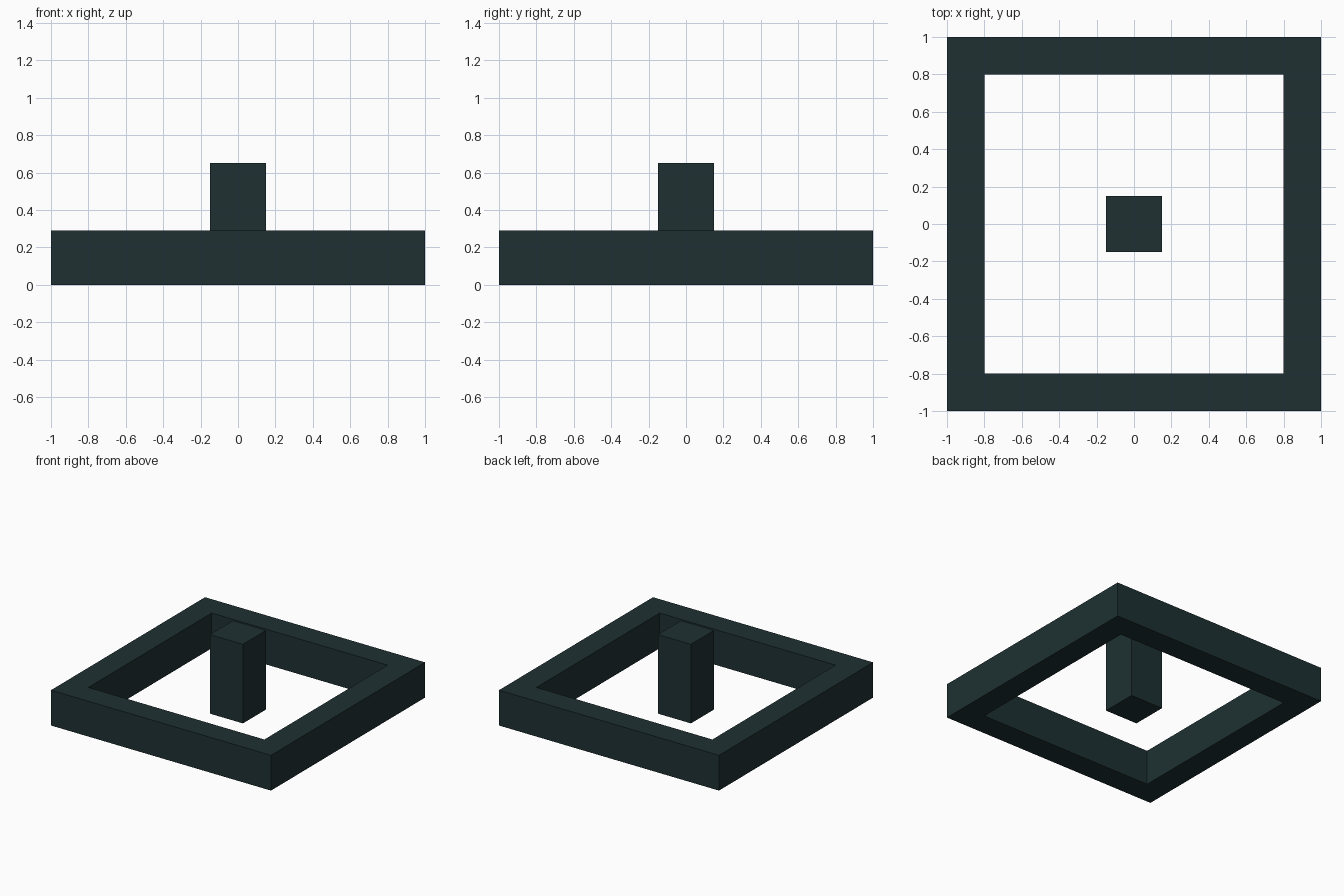
import bpy, bmesh

if "Cube" in bpy.data.objects:
    bpy.data.objects.remove(bpy.data.objects["Cube"])

mat = bpy.data.materials.new("dark_teal")
mat.diffuse_color = (0.013, 0.03, 0.032, 1)
mat.use_nodes = True
mat.node_tree.nodes["Principled BSDF"].inputs["Base Color"].default_value = mat.diffuse_color


def extrude_up(name, bm, height):
    """Turn flat faces at z = 0 into a closed solid of the given height."""
    res = bmesh.ops.extrude_face_region(bm, geom=bm.faces[:], use_keep_orig=True)
    for v in (g for g in res["geom"] if isinstance(g, bmesh.types.BMVert)):
        v.co.z += height
    bmesh.ops.recalc_face_normals(bm, faces=bm.faces[:])
    mesh = bpy.data.meshes.new(name)
    bm.to_mesh(mesh)
    bm.free()
    mesh.materials.append(mat)
    obj = bpy.data.objects.new(name, mesh)
    bpy.context.collection.objects.link(obj)


def square(bm, half):
    corners = ((-1, -1), (1, -1), (1, 1), (-1, 1))
    return [bm.verts.new((x * half, y * half, 0)) for x, y in corners]


# Square outer frame with mitred corners
bm = bmesh.new()
outer, inner = square(bm, 1.0), square(bm, 0.8)
for i in range(4):
    j = (i + 1) % 4
    bm.faces.new((outer[i], outer[j], inner[j], inner[i]))
extrude_up("outer_frame", bm, 0.29)

# Free-standing centre post
bm = bmesh.new()
bm.faces.new(square(bm, 0.15))
extrude_up("centre_post", bm, 0.65)
